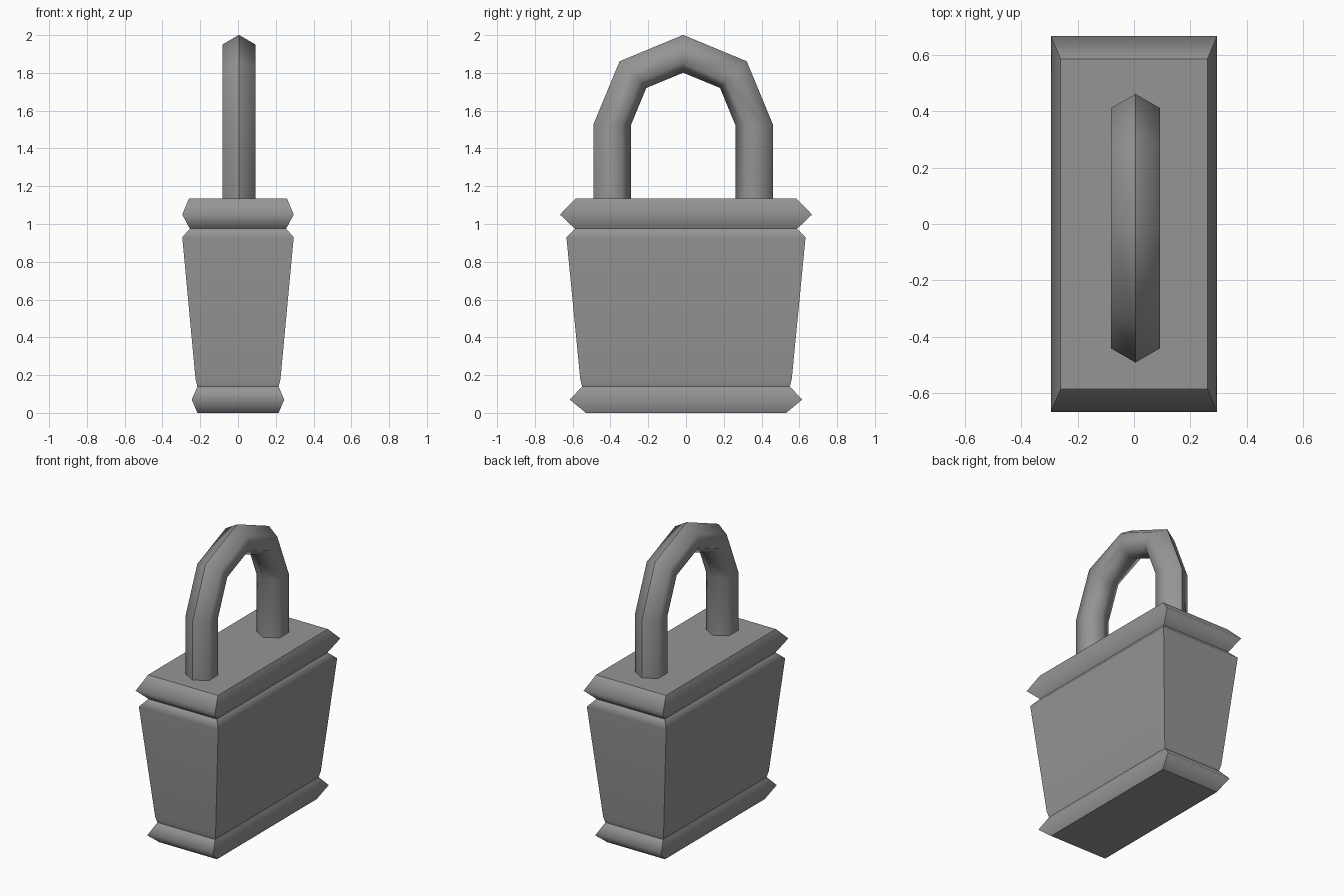
import bpy, bmesh
from math import sin, cos, pi

cube = bpy.data.objects.get("Cube")
if cube:
    bpy.data.objects.remove(cube)

COLOUR = (0.3, 0.3, 0.3, 1)
metal = bpy.data.materials.new("grey metal")
metal.use_nodes = True
metal.diffuse_color = COLOUR
metal.node_tree.nodes["Principled BSDF"].inputs["Base Color"].default_value = COLOUR


def loft(name, rings, sharp_rings, sharp_columns):
    """Skin a stack of closed rings, cap both ends and mark the hard edges."""
    bm = bmesh.new()
    rows = [[bm.verts.new(p) for p in ring] for ring in rings]
    n = len(rows[0])
    for a, b in zip(rows, rows[1:]):
        for i in range(n):
            j = (i + 1) % n
            bm.faces.new((a[i], a[j], b[j], b[i]))
    bm.faces.new(rows[0])
    bm.faces.new(rows[-1])
    bmesh.ops.recalc_face_normals(bm, faces=bm.faces)
    for face in bm.faces:
        face.smooth = True
    for r in sharp_rings:
        for i in range(n):
            bm.edges.get((rows[r][i], rows[r][(i + 1) % n])).smooth = False
    for c in sharp_columns:
        for a, b in zip(rows, rows[1:]):
            bm.edges.get((a[c], b[c])).smooth = False
    mesh = bpy.data.meshes.new(name)
    bm.to_mesh(mesh)
    bm.free()
    mesh.materials.append(metal)
    obj = bpy.data.objects.new(name, mesh)
    bpy.context.collection.objects.link(obj)
    return obj


# Lock body: half width, half depth and height from the foot to the lid
profile = [
    (0.215, 0.53, 0.0), (0.245, 0.615, 0.07), (0.215, 0.55, 0.14),   # lower rim
    (0.225, 0.56, 0.18), (0.295, 0.633, 0.93), (0.255, 0.588, 0.975),  # case
    (0.295, 0.667, 1.05), (0.26, 0.585, 1.135),                      # upper rim
]
corners = [(-1, -1), (1, -1), (1, 1), (-1, 1)]
body = loft("lock_body",
            [[(sx * hx, sy * hy, z) for sx, sy in corners] for hx, hy, z in profile],
            sharp_rings=(0, 2, 5, 7), sharp_columns=range(4))
weighted = body.modifiers.new("flat panels", "WEIGHTED_NORMAL")
weighted.keep_sharp = True

# Shackle: six-sided bar with straight legs and a half-octagon arch
ARCH, BAR, SPRING, CX, CY = 0.376, 0.1, 1.525, 0.005, -0.015


def bar_ring(angle, base):
    ring = []
    for k in range(6):
        t = k * pi / 3
        reach = ARCH + BAR * cos(t)
        ring.append((CX + BAR * sin(t), CY + reach * cos(angle), base + reach * sin(angle)))
    return ring


rings = [bar_ring(0, 1.1)]
rings += [bar_ring(k * pi / 4, SPRING) for k in range(5)]
rings += [bar_ring(pi, 1.1)]
loft("shackle", rings, sharp_rings=(0, 6), sharp_columns=(0,))
